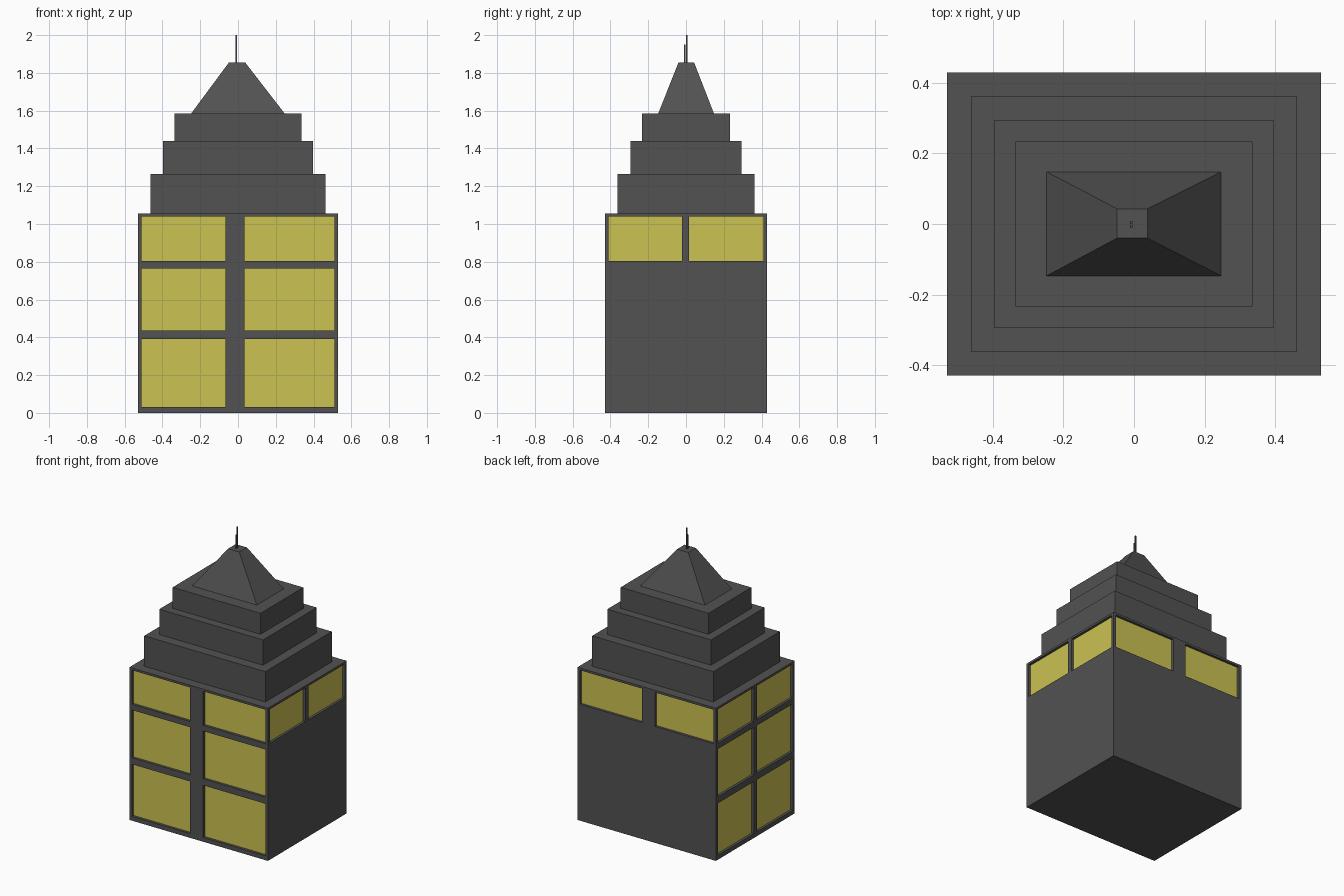
import bpy, bmesh

if "Cube" in bpy.data.objects:
    bpy.data.objects.remove(bpy.data.objects["Cube"])


def material(name, rgb):
    m = bpy.data.materials.new(name)
    m.diffuse_color = (*rgb, 1)
    m.use_nodes = True
    m.node_tree.nodes["Principled BSDF"].inputs["Base Color"].default_value = m.diffuse_color
    return m


STONE = material("dark_stone", (0.085, 0.085, 0.085))
GLOW = material("lit_window", (0.60, 0.54, 0.085))


def add_box(bm, x0, x1, y0, y1, z0, z1):
    verts = bmesh.ops.create_cube(bm, size=1)["verts"]
    for v in verts:
        v.co = (x1 if v.co.x > 0 else x0,
                y1 if v.co.y > 0 else y0,
                z1 if v.co.z > 0 else z0)
    return verts


def make(name, boxes, mat):
    bm = bmesh.new()
    for b in boxes:
        add_box(bm, *b)
    mesh = bpy.data.meshes.new(name)
    bm.to_mesh(mesh)
    bm.free()
    mesh.materials.append(mat)
    ob = bpy.data.objects.new(name, mesh)
    bpy.context.collection.objects.link(ob)
    return ob


HX, HY, TOP = 0.53, 0.43, 1.055
DEPTH = 0.018
ROWS = [(0.03, 0.39), (0.435, 0.765), (0.805, 1.04)]
COLS_X = [(-0.51, -0.065), (0.035, 0.51)]
COLS_Y = [(-0.41, -0.02), (0.015, 0.41)]


def window_boxes(outer, inner):
    """Boxes for every window, between two depths below the wall surface."""
    boxes = []
    for i, (z0, z1) in enumerate(ROWS):
        top_row = i == len(ROWS) - 1
        for a, b in COLS_X:          # front: all rows, back: top row only
            boxes.append((a, b, -HY + outer, -HY + inner, z0, z1))
            if top_row:
                boxes.append((a, b, HY - inner, HY - outer, z0, z1))
        for a, b in COLS_Y:          # left: all rows, right: top row only
            boxes.append((-HX + outer, -HX + inner, a, b, z0, z1))
            if top_row:
                boxes.append((HX - inner, HX - outer, a, b, z0, z1))
    return boxes


# Main block with recessed window openings
body = make("main_block", [(-HX, HX, -HY, HY, 0, TOP)], STONE)
cutter = make("window_cutter", window_boxes(-0.05, DEPTH), STONE)
cutter.hide_render = True
mod = body.modifiers.new("window_recesses", "BOOLEAN")
mod.operation = "DIFFERENCE"
mod.solver = "EXACT"
mod.object = cutter
bpy.context.view_layer.objects.active = body
bpy.ops.object.modifier_apply(modifier=mod.name)
bpy.data.objects.remove(cutter)

# Lit panes sitting at the back of the recesses
make("window_panes", window_boxes(DEPTH - 0.001, DEPTH + 0.008), GLOW)

# Stepped tiers
z = TOP
for i, (hx, hy, z1) in enumerate([(0.463, 0.363, 1.265),
                                  (0.397, 0.293, 1.44),
                                  (0.336, 0.234, 1.585)]):
    make(f"tier_{i + 1}", [(-hx, hx, -hy, hy, z, z1)], STONE)
    z = z1

# Tapered roof
roof = make("tapered_roof", [(-0.248, 0.247, -0.147, 0.148, z, 1.855)], STONE)
for v in roof.data.vertices:
    if v.co.z > 1.7:
        v.co.x = 0.038 if v.co.x > 0 else -0.048
        v.co.y = 0.043 if v.co.y > 0 else -0.04

# Twin masts
make("tall_mast", [(-0.012, -0.004, 0.0, 0.008, 1.855, 2.0)], STONE)
make("short_mast", [(-0.012, -0.004, -0.011, -0.003, 1.855, 1.95)], STONE)
